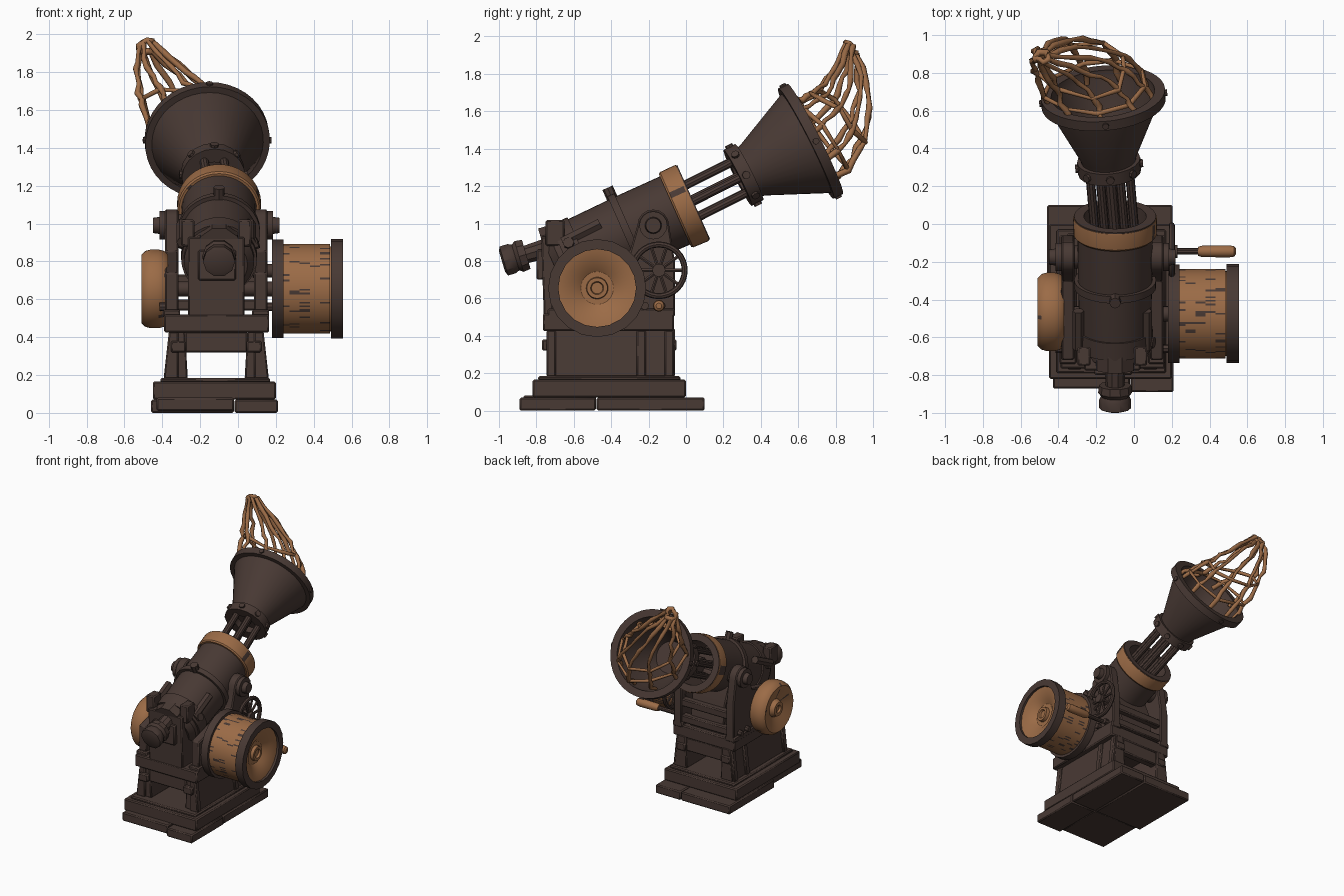
import bpy, bmesh, math, random
from mathutils import Vector

random.seed(4)
if "Cube" in bpy.data.objects:
    bpy.data.objects.remove(bpy.data.objects["Cube"])


def material(name, rgb):
    m = bpy.data.materials.new(name)
    m.use_nodes = True
    m.diffuse_color = (*rgb, 1)
    m.node_tree.nodes["Principled BSDF"].inputs["Base Color"].default_value = (*rgb, 1)
    return m


DARK = material("dark_iron", (0.065, 0.041, 0.034))
WOOD = material("tan_wood", (0.33, 0.148, 0.062))
CX = -0.115  # centre line of the carriage
made = []


def finish(name, bm, mat, bevel=0):
    bmesh.ops.recalc_face_normals(bm, faces=bm.faces)
    me = bpy.data.meshes.new(name)
    bm.to_mesh(me)
    bm.free()
    ob = bpy.data.objects.new(name, me)
    bpy.context.collection.objects.link(ob)
    me.materials.append(mat)
    me.materials.append(DARK)
    if bevel:
        mod = ob.modifiers.new("worn_edges", "BEVEL")
        mod.width, mod.segments = bevel, 1
    made.append(ob)
    return ob


def prism(name, pts, lo, hi, axis="x", mat=DARK, bevel=0.008):
    """Extrude a (y,z) outline along x, or an (x,z) outline along y."""
    bm = bmesh.new()
    put = (lambda p, d: (d, *p)) if axis == "x" else (lambda p, d: (p[0], d, p[1]))
    face = bm.faces.new([bm.verts.new(put(p, lo)) for p in pts])
    out = bmesh.ops.extrude_face_region(bm, geom=[face])["geom"]
    shift = Vector((hi - lo, 0, 0) if axis == "x" else (0, hi - lo, 0))
    bmesh.ops.translate(bm, verts=[v for v in out if isinstance(v, bmesh.types.BMVert)], vec=shift)
    return finish(name, bm, mat, bevel)


def box(name, x, y, z, mat=DARK, bevel=0.008):
    return prism(name, [(y[0], z[0]), (y[1], z[0]), (y[1], z[1]), (y[0], z[1])], *x, "x", mat, bevel)


def basis(a, b):
    d = (Vector(b) - Vector(a)).normalized()
    side = d.cross(Vector((0, 0, 1))).normalized()
    return d, side, side.cross(d)


def lathe(name, a, b, profile, mat=DARK, seg=32, closed=False, specks=0):
    """Turn a (distance, radius) profile around the line from a towards b."""
    d, u, v = basis(a, b)
    bm = bmesh.new()
    rings = []
    for t, r in profile:
        rings.append([bm.verts.new(Vector(a) + d * t + (u * math.cos(k) + v * math.sin(k)) * r)
                      for k in (math.tau * i / seg for i in range(seg))])
    pairs = list(zip(rings, rings[1:])) + ([(rings[-1], rings[0])] if closed else [])
    for p, q in pairs:
        for i in range(seg):
            j = (i + 1) % seg
            f = bm.faces.new((p[i], p[j], q[j], q[i]))
            f.material_index = int(random.random() < specks)
    if not closed:
        bm.faces.new(rings[0])
        bm.faces.new(rings[-1])
    bmesh.ops.remove_doubles(bm, verts=bm.verts, dist=1e-5)
    return finish(name, bm, mat)


def rod(name, a, b, r, mat=DARK, seg=10):
    return lathe(name, a, b, [(0, r), ((Vector(b) - Vector(a)).length, r)], mat, seg)


def band(name, a, b, t0, t1, r0, r1, mat=DARK, seg=32):
    return lathe(name, a, b, [(t0, r0), (t0, r1), (t1, r1), (t1, r0)], mat, seg, True)


# Base planks and plinth
box("base_plank", (-0.43, -0.022), (-0.87, -0.482), (0.01, 0.08))
box("base_plank", (-0.018, 0.21), (-0.89, -0.482), (0, 0.07))
box("base_plank", (-0.46, -0.022), (-0.478, 0.1), (0, 0.07))
box("base_plank", (-0.018, 0.205), (-0.478, 0.1), (0, 0.07))
box("plinth", (-0.45, 0.2), (-0.82, 0.0), (0.07, 0.165))
box("plinth_cap", (-0.41, 0.17), (-0.79, -0.03), (0.16, 0.185))

# Open stand with leaning side walls
for s in (-1, 1):
    wall = [(CX + s * d, z) for d, z in ((0.15, 0.18), (0.265, 0.18), (0.235, 0.44), (0.165, 0.44))]
    prism("stand_wall", wall, -0.73, -0.06, "y")
    for y in (-0.72, -0.24, -0.09):
        batten = [(CX + s * d, z) for d, z in ((0.2, 0.18), (0.278, 0.18), (0.25, 0.43), (0.2, 0.43))]
        prism("stand_batten", batten, y - 0.025, y + 0.025, "y")
    for y in (-0.75, -0.07):
        box("stand_lug", (CX + s * 0.2 - 0.04, CX + s * 0.2 + 0.04), (y - 0.02, y + 0.02), (0.32, 0.38))
for y in (-0.71, -0.1):
    box("stand_beam", (-0.28, 0.05), (y - 0.03, y + 0.03), (0.32, 0.43))
box("deck", (-0.39, 0.165), (-0.765, -0.065), (0.425, 0.52))

# Cradle: middle block, rounded cheek plates and trunnions
prism("cradle_block", [(-0.76, 0.5), (-0.775, 0.93), (-0.6, 0.93), (-0.2, 0.95), (-0.12, 0.75), (-0.1, 0.5)],
      -0.265, 0.035)
for z in (0.57, 0.7):
    box("rear_slat", (-0.33, 0.1), (-0.13, -0.07), (z - 0.03, z + 0.03))
cap = [(-0.175 + 0.085 * math.cos(a), 0.99 + 0.085 * math.sin(a)) for a in (math.pi * k / 8 for k in range(9))]
cheek = [(-0.72, 0.5), (-0.06, 0.5), (-0.06, 0.8)] + cap + [(-0.3, 0.85), (-0.5, 0.8), (-0.72, 0.74)]
for s in (-1, 1):
    at = lambda d, y, z: (CX + s * d, y, z)
    lo, hi = sorted((CX + s * 0.2, CX + s * 0.27))
    prism("cheek_plate", cheek, lo, hi)
    lathe("trunnion_cap", at(0.1, -0.175, 0.99), at(1, -0.175, 0.99),
          [(0, 0.06), (0.16, 0.06), (0.16, 0.075), (0.2, 0.075), (0.2, 0.045), (0.235, 0.04)], seg=16)
    for y in (-0.13, -0.22, -0.66):
        rod("cheek_bolt", at(0.26, y, 0.56), at(0.3, y, 0.56), 0.022, seg=8)
    box("cheek_foot", (lo - 0.01, hi + 0.01), (-0.74, -0.06), (0.5, 0.545))

# Barrel, its bands and wooden muzzle ring with an iron face
A, B = (-0.10, -0.69, 0.79), (-0.10, 0.0, 1.096)
lathe("barrel", A, B, [(-0.02, 0), (-0.02, 0.15), (0.02, 0.185), (0.42, 0.197), (0.79, 0.2), (0.79, 0.217),
                       (0.80, 0.217), (0.80, 0.165), (0.5, 0.16), (0.5, 0)], seg=40)
lathe("muzzle_ring", A, B, [(0.69, 0.19), (0.69, 0.212), (0.70, 0.22), (0.785, 0.222), (0.793, 0.22), (0.793, 0.19)],
      WOOD, 40, True, 0.03)
for t0, t1, r in ((0.05, 0.15, 0.2), (0.39, 0.43, 0.217)):
    band("barrel_band", A, B, t0, t1, 0.15, r)
D, U, V = basis(A, B)
for t, r, w, angles in ((0.1, 0.185, 0.03, (20, 160)), (0.41, 0.222, 0.03, (90,))):
    for ang in angles:
        out = U * math.cos(math.radians(ang)) + V * math.sin(math.radians(ang))
        c = Vector(A) + D * t
        rod("band_lug", c + out * (r - 0.03), c + out * (r + 0.035), w, seg=8)
for s in (-1, 1):
    rod("barrel_stay", (CX + s * 0.18, -0.66, 0.9), (CX + s * 0.18, -0.46, 1.0), 0.03, seg=6)
    box("breech_block", (CX + s * 0.15 - 0.035, CX + s * 0.15 + 0.035), (-0.75, -0.65), (0.88, 1.02))

# Breech plug and knob
T0, T1 = (-0.10, -0.72, 0.875), (-0.10, -0.99, 0.795)
lathe("breech_plug", T0, T1, [(-0.05, 0.12), (0.04, 0.12), (0.04, 0.055), (0.14, 0.05), (0.14, 0.085), (0.18, 0.09),
                              (0.2, 0.075), (0.22, 0.085), (0.265, 0.085), (0.275, 0.06)], seg=10)
rod("breech_pin", (-0.10, -0.9, 0.8), (-0.10, -0.9, 0.705), 0.025, seg=8)
box("breech_plate", (-0.21, -0.01), (-0.8, -0.76), (0.7, 0.86))

# Rods linking barrel to horn
H0, H1 = Vector((-0.105, 0.0, 1.105)), Vector((-0.165, 0.69, 1.452))
HD, HU, HV = basis(H0, H1)
for k in range(6):
    a = math.tau * k / 6
    o = (HU * math.cos(a) + HV * math.sin(a)) * 0.105
    rod("link_rod", H0 - HD * 0.25 + o, H0 + HD * 0.4 + o, 0.024)
rod("core_rod", H0 - HD * 0.25, H0 + HD * 0.4, 0.03)

# Horn with collar, rim and studs
band("horn_collar", H0, H1, 0.31, 0.38, 0.09, 0.168, seg=20)
lathe("horn", H0, H1, [(0.36, 0), (0.36, 0.14), (0.4, 0.15), (0.73, 0.3), (0.77, 0.3), (0.77, 0.275),
                       (0.72, 0.27), (0.44, 0.12), (0.44, 0)], seg=40)
band("horn_rim", H0, H1, 0.72, 0.775, 0.275, 0.33, seg=40)
for count, t, r, w in ((4, 0.748, 0.315, 0.018), (8, 0.345, 0.155, 0.022)):
    for k in range(count):
        a = math.tau * k / count
        o = HU * math.cos(a) + HV * math.sin(a)
        rod("horn_stud", H0 + HD * t + o * r, H0 + HD * t + o * (r + 0.025), w, seg=8)


# Twisted twig cage drawn up to one lopsided peak
def twig(name, pts, cyclic=False, r=0.014):
    cu = bpy.data.curves.new(name, "CURVE")
    cu.dimensions, cu.bevel_depth, cu.bevel_resolution = "3D", r, 1
    cu.use_fill_caps = True
    sp = cu.splines.new("POLY")
    sp.points.add(len(pts) - 1)
    for p, co in zip(sp.points, pts):
        p.co = (*co, 1)
        p.radius = random.uniform(0.75, 1.4)
    sp.use_cyclic_u = cyclic
    cu.materials.append(WOOD)
    bpy.context.collection.objects.link(bpy.data.objects.new(name, cu))


peak = Vector((-0.485, 0.885, 1.935))
mouth = H0 + HD * 0.72
wobble = lambda s: Vector([random.uniform(-s, s) for _ in range(3)])
strands = []
for k in range(9):
    a = math.tau * (k + 0.3) / 9
    c, s = math.cos(a), math.sin(a)
    o = HU * c + HV * s
    base = mouth + o * 0.265
    # strands on the peak's side swing outwards, low ones bulge forwards, high ones sag
    pull = mouth + o * 0.2 + HD * (0.31 - 0.12 * s)
    pull += Vector((-0.2, 0, 0.12)) * max(0, -c) + Vector((0, 0, -0.07)) * max(0, s)
    pts = []
    for i in range(13):
        f = i / 12
        pts.append(base * (1 - f) ** 2 + pull * 2 * f * (1 - f) + (peak + o * 0.04) * f * f + wobble(0.012))
    strands.append(pts)
    twig("cage_strand", pts)
for i in (2, 5):
    twig("cage_hoop", [s[i] + wobble(0.015) for s in strands], True, 0.011)
twig("cage_tip", [s[-1] for s in strands], True, 0.016)

# Large winding drum on the left
DY, DZ = -0.475, 0.655
hub, outw = (0.1, DY, DZ), (1, DY, DZ)
lathe("drum", hub, outw, [(0.12 + 0.265 * i / 5, 0.237) for i in range(6)], WOOD, 150, specks=0.09)
band("drum_inner_flange", hub, outw, 0.08, 0.14, 0.06, 0.26, seg=20)
band("drum_outer_flange", hub, outw, 0.39, 0.455, 0.208, 0.262, seg=20)
lathe("drum_dish", hub, outw, [(0.33, 0.225), (0.44, 0.225), (0.435, 0.19), (0.41, 0.12), (0.375, 0.075),
                               (0.375, 0.06), (0.41, 0.055), (0.41, 0.035), (0.395, 0.03), (0.395, 0)],
      WOOD, 48)
rod("drum_axle", (-0.45, DY, DZ), (0.42, DY, DZ), 0.04, seg=16)

# Smaller wooden wheel on the right
lathe("side_wheel", (-0.37, DY + 0.01, DZ), (-1, DY + 0.01, DZ),
      [(0, 0), (0, 0.18), (0.02, 0.2), (0.05, 0.208), (0.09, 0.208), (0.12, 0.2), (0.14, 0.18),
       (0.13, 0.15), (0.1, 0.07), (0.135, 0.055), (0.135, 0.03), (0.12, 0.025), (0.12, 0)], WOOD, 60, specks=0.04)

# Spoked hand wheel with crank handle
WY, WZ, WX = -0.145, 0.75, 0.2
bpy.ops.mesh.primitive_torus_add(major_radius=0.138, minor_radius=0.016, major_segments=32, minor_segments=8,
                                 location=(WX, WY, WZ), rotation=(0, math.pi / 2, 0))
rim = bpy.context.object
rim.name = "hand_wheel_rim"
rim.data.materials.append(DARK)
made.append(rim)
rod("hand_wheel_hub", (0.08, WY, WZ), (WX + 0.03, WY, WZ), 0.035, seg=12)
for k in range(10):
    a = math.tau * k / 10
    rod("hand_wheel_spoke", (WX, WY, WZ), (WX, WY + 0.138 * math.cos(a), WZ + 0.138 * math.sin(a)), 0.01, seg=6)
rod("crank_arm", (WX + 0.015, WY, WZ), (WX + 0.015, WY, 0.54), 0.018, seg=8)
rod("crank_pin", (WX - 0.01, WY, 0.56), (0.36, WY, 0.56), 0.017, seg=10)
lathe("crank_grip", (0.34, WY, 0.56), (1, WY, 0.56),
      [(0, 0.024), (0.02, 0.03), (0.16, 0.032), (0.19, 0.028), (0.2, 0.015)], WOOD, 12)

# Smooth round parts, keep edges sharp
bpy.ops.object.select_all(action="DESELECT")
for ob in made:
    ob.select_set(True)
bpy.context.view_layer.objects.active = made[0]
bpy.ops.object.shade_smooth_by_angle(angle=math.radians(35))
